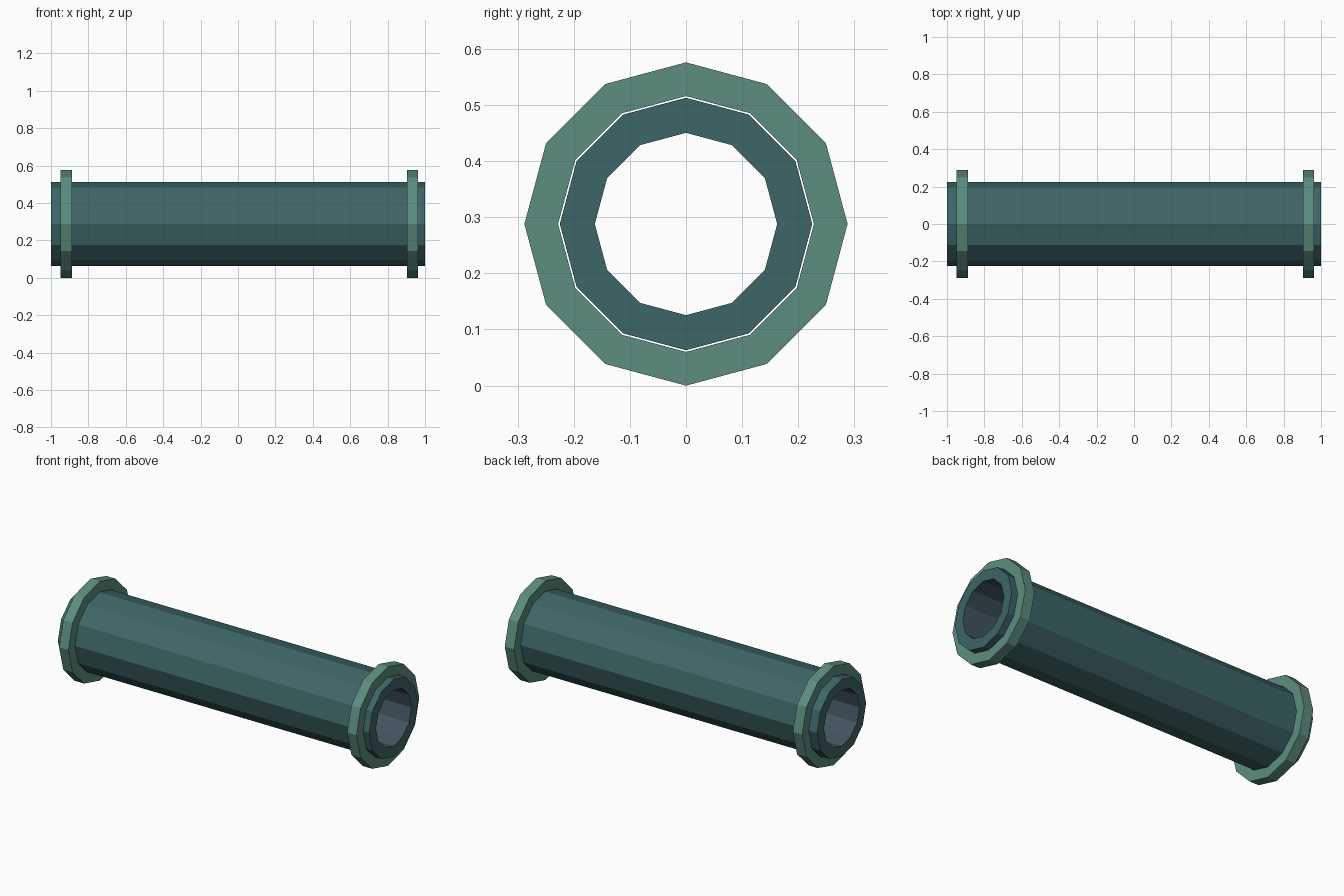
import bpy, bmesh, math

if "Cube" in bpy.data.objects:
    bpy.data.objects.remove(bpy.data.objects["Cube"])

SIDES = 12
CENTRE_Z = 0.288


def material(name, rgb):
    m = bpy.data.materials.new(name)
    m.diffuse_color = (*rgb, 1)
    m.use_nodes = True
    m.node_tree.nodes["Principled BSDF"].inputs["Base Color"].default_value = m.diffuse_color
    return m


def tube(name, x0, x1, r_out, r_in, mat, bore_mat):
    """Hollow twelve-sided tube along x with a corner pointing up."""
    bm = bmesh.new()
    rings = []
    for x, r in ((x0, r_out), (x1, r_out), (x1, r_in), (x0, r_in)):
        rings.append([bm.verts.new((x, r * math.sin(2 * math.pi * i / SIDES),
                                    CENTRE_Z + r * math.cos(2 * math.pi * i / SIDES)))
                      for i in range(SIDES)])
    for k in range(4):
        a, b = rings[k], rings[(k + 1) % 4]
        for i in range(SIDES):
            j = (i + 1) % SIDES
            face = bm.faces.new((a[i], a[j], b[j], b[i]))
            face.material_index = 1 if k == 2 else 0
    bmesh.ops.recalc_face_normals(bm, faces=bm.faces)
    mesh = bpy.data.meshes.new(name)
    bm.to_mesh(mesh)
    bm.free()
    mesh.materials.append(mat)
    mesh.materials.append(bore_mat)
    obj = bpy.data.objects.new(name, mesh)
    bpy.context.collection.objects.link(obj)
    return obj


pipe_green = material("pipe_green", (0.048, 0.133, 0.133))
collar_green = material("collar_green", (0.107, 0.266, 0.212))
bore_slate = material("bore_slate", (0.054, 0.091, 0.117))

# Main pipe, open at both ends
tube("pipe", -1.0, 1.0, 0.225, 0.1625, pipe_green, bore_slate)

# Loose collars near each end, with a hairline gap around the pipe
for name, x in (("left_collar", -0.918), ("right_collar", 0.933)):
    tube(name, x - 0.03, x + 0.03, 0.288, 0.228, collar_green, collar_green)
